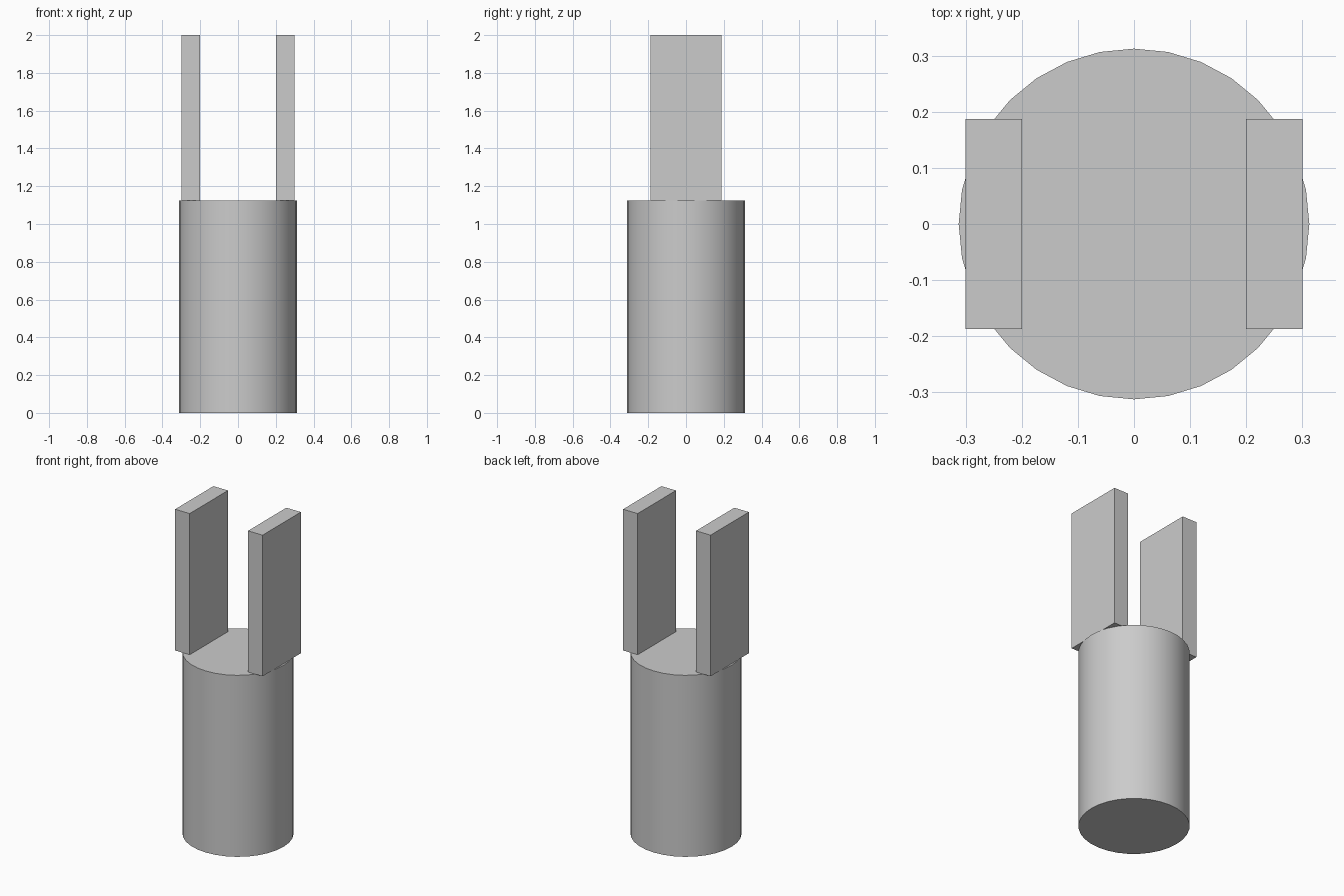
import bpy
import math

cube = bpy.data.objects.get("Cube")
if cube:
    bpy.data.objects.remove(cube, do_unlink=True)

RADIUS, BODY_H, TOP = 0.3125, 1.125, 2.0
PRONG_W, PRONG_D, PRONG_X = 0.1, 0.375, 0.25

GREY = (0.6, 0.6, 0.6, 1.0)
grey = bpy.data.materials.new("plain grey")
grey.use_nodes = True
grey.diffuse_color = GREY
grey.node_tree.nodes["Principled BSDF"].inputs["Base Color"].default_value = GREY


def finish(name):
    obj = bpy.context.object
    obj.name = name
    obj.data.materials.append(grey)
    return obj


# Round body with smooth side and sharp rims
bpy.ops.mesh.primitive_cylinder_add(
    vertices=32, radius=RADIUS, depth=BODY_H, location=(0, 0, BODY_H / 2))
finish("body")
bpy.ops.object.shade_smooth_by_angle(angle=math.radians(30))

# Two upright flat prongs resting on the body
for side, name in ((1, "left_prong"), (-1, "right_prong")):
    bpy.ops.mesh.primitive_cube_add(
        size=1, location=(side * PRONG_X, 0, (BODY_H + TOP) / 2))
    prong = finish(name)
    prong.scale = (PRONG_W, PRONG_D, TOP - BODY_H)
    bpy.ops.object.transform_apply(location=False, rotation=False, scale=True)
